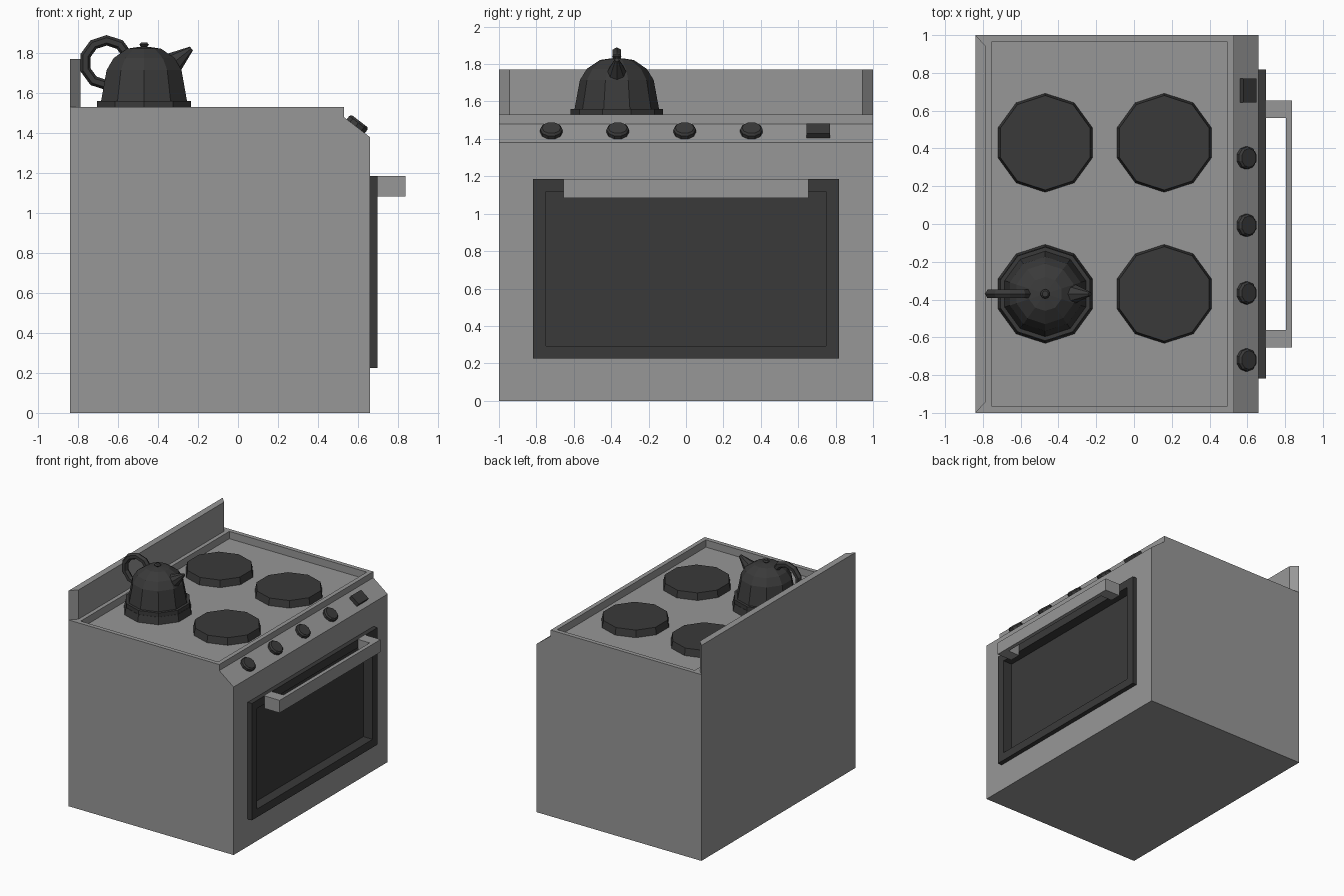
import bpy, bmesh, math
from mathutils import Vector

if "Cube" in bpy.data.objects:
    bpy.data.objects.remove(bpy.data.objects["Cube"])


def material(name, v):
    m = bpy.data.materials.new(name)
    m.diffuse_color = (v, v, v, 1)
    m.use_nodes = True
    m.node_tree.nodes["Principled BSDF"].inputs["Base Color"].default_value = m.diffuse_color
    return m


GREY = material("enamel_grey", 0.31)
DARK = material("dark_iron", 0.042)


def finish(name, bm, mat):
    bmesh.ops.recalc_face_normals(bm, faces=bm.faces)
    me = bpy.data.meshes.new(name)
    bm.to_mesh(me)
    bm.free()
    me.materials.append(mat)
    ob = bpy.data.objects.new(name, me)
    bpy.context.collection.objects.link(ob)
    return ob


def prism(points, offset):
    """Extrude a closed outline of 3D points along an offset."""
    bm = bmesh.new()
    f = bm.faces.new([bm.verts.new(p) for p in points])
    r = bmesh.ops.extrude_face_region(bm, geom=[f], use_keep_orig=True)
    bmesh.ops.translate(bm, vec=offset,
                        verts=[g for g in r["geom"] if isinstance(g, bmesh.types.BMVert)])
    bmesh.ops.recalc_face_normals(bm, faces=bm.faces)
    return bm


def face_towards(bm, normal, centre_test=lambda c: True):
    """Largest face with the given normal."""
    n = Vector(normal)
    return max((f for f in bm.faces if f.normal.dot(n) > 0.99 and centre_test(f.calc_center_median())),
               key=lambda f: f.calc_area())


def lathe(name, profile, mat, loc, sides=10, tilt=0.0):
    """Revolve (radius, height) points into a faceted solid."""
    bm = bmesh.new()
    rings = []
    for r, z in profile:
        if r == 0:
            rings.append([bm.verts.new((0, 0, z))] * sides)
        else:
            rings.append([bm.verts.new((r * math.sin(2 * math.pi * i / sides),
                                        r * math.cos(2 * math.pi * i / sides), z))
                          for i in range(sides)])
    for a, b in zip(rings, rings[1:]):
        for i in range(sides):
            j = (i + 1) % sides
            bm.faces.new(list(dict.fromkeys((a[i], a[j], b[j], b[i]))))
    ob = finish(name, bm, mat)
    ob.location = loc
    ob.rotation_euler = (0, tilt, 0)
    return ob


# Cabinet: side outline extruded across, with sunken hob and door opening
outline = [(-0.84, 0), (0.66, 0), (0.66, 1.38), (0.53, 1.48), (0.53, 1.53), (-0.79, 1.53), (-0.84, 1.53)]
bm = prism([(x, -1, z) for x, z in outline], (0, 2, 0))
hob = face_towards(bm, (0, 0, 1))
bmesh.ops.inset_individual(bm, faces=[hob], thickness=0.05)
r = bmesh.ops.inset_individual(bm, faces=[hob], thickness=0.0001)
for v in hob.verts:
    v.co.z = 1.47
front = face_towards(bm, (1, 0, 0), lambda c: c.x > 0.6)
bmesh.ops.inset_individual(bm, faces=[front], thickness=0.18)
for v in front.verts:
    v.co.y = math.copysign(0.81, v.co.y)
    v.co.z = 0.235 if v.co.z < 0.7 else 1.175
bmesh.ops.delete(bm, geom=[front], context="FACES_ONLY")
finish("cabinet", bm, GREY)

# Back splash panel with mitred ends
bm = prism([(-0.84, -1, 1.53), (-0.84, 1, 1.53), (-0.787, 0.945, 1.53), (-0.787, -0.945, 1.53)],
           (0, 0, 0.24))
finish("back_panel", bm, GREY)

# Oven door with deep window recess
bm = prism([(0.58, -0.817, 0.225), (0.58, 0.817, 0.225), (0.58, 0.817, 1.185), (0.58, -0.817, 1.185)],
           (0.118, 0, 0))
window = face_towards(bm, (1, 0, 0))
bmesh.ops.inset_individual(bm, faces=[window], thickness=0.095)
bmesh.ops.inset_individual(bm, faces=[window], thickness=0.0001)
for v in window.verts:
    v.co.x = 0.615
finish("oven_door", bm, DARK)

# Door handle: U-shaped plan extruded upwards
half = [(0.698, 0.56), (0.698, 0.655), (0.837, 0.655)]
plan = half + [(x, -y) for x, y in reversed(half)] + [(0.805, -0.56), (0.805, 0.56)]
finish("door_handle", prism([(x, y, 1.083) for x, y in plan], (0, 0, 0.103)), GREY)

# Hot plates
for x in (-0.47, 0.16):
    for y in (-0.37, 0.43):
        lathe("hot_plate", [(0, 1.469), (0.262, 1.469), (0.25, 1.527), (0, 1.527)], DARK, (x, y, 0))

# Control knobs and clock block on the sloping panel
TILT = math.atan2(0.10, 0.13)
for y in (-0.72, -0.365, -0.007, 0.35):
    lathe("control_knob", [(0, -0.005), (0.06, -0.005), (0.06, 0.02), (0.05, 0.031), (0, 0.031)],
          DARK, (0.59, y, 1.435), tilt=TILT)
bm = prism([(-0.043, -0.064, -0.005), (0.043, -0.064, -0.005), (0.043, 0.064, -0.005),
            (-0.043, 0.064, -0.005)], (0, 0, 0.035))
clock = finish("clock_block", bm, DARK)
clock.location = (0.595, 0.707, 1.431)
clock.rotation_euler = (0, TILT, 0)

# Kettle: body, spout and ring handle
KX, KY = -0.47, -0.37
lathe("kettle_body", [(0, 1.525), (0.248, 1.525), (0.248, 1.56), (0.226, 1.56), (0.197, 1.715),
                      (0.16, 1.775), (0.09, 1.822), (0.035, 1.83)], DARK, (KX, KY, 0))
lathe("kettle_lid_knob", [(0.09, 1.822), (0.016, 1.832), (0.025, 1.842), (0.016, 1.853), (0, 1.853)],
      DARK, (KX, KY, 0))
start, tip = Vector((-0.37, KY, 1.715)), Vector((-0.233, KY, 1.823))
d = tip - start
lathe("kettle_spout", [(0, 0), (0.078, 0), (0.012, d.length), (0, d.length)], DARK, start,
      sides=8, tilt=math.atan2(d.x, d.z))
bpy.ops.mesh.primitive_torus_add(major_segments=10, minor_segments=6, major_radius=0.112,
                                 minor_radius=0.026, location=(-0.657, KY, 1.752),
                                 rotation=(math.pi / 2, math.radians(18), 0))
ring = bpy.context.object
ring.name = "kettle_handle"
ring.data.materials.append(DARK)
